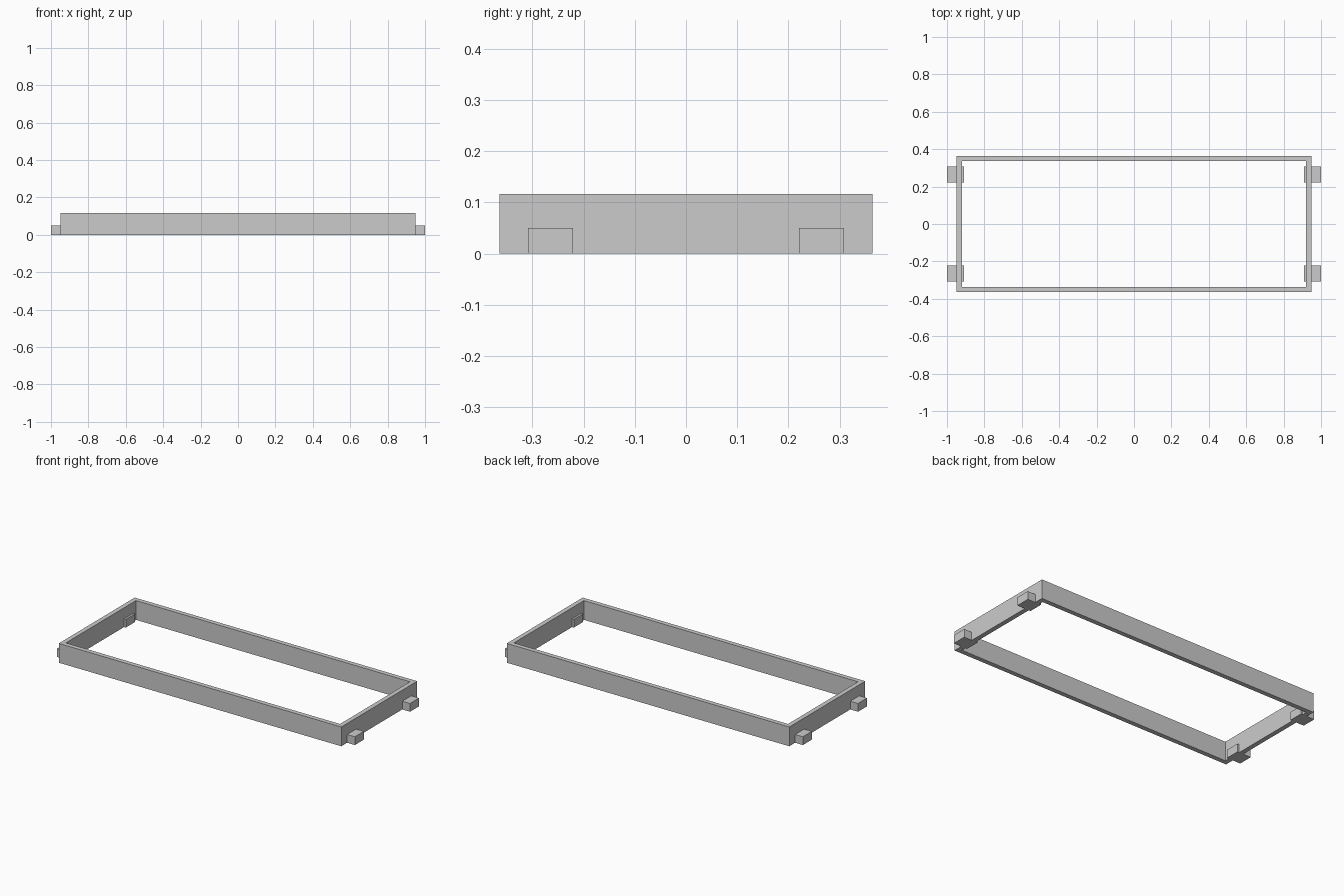
import bpy
import bmesh

cube = bpy.data.objects.get("Cube")
if cube:
    bpy.data.objects.remove(cube, do_unlink=True)

# Single flat grey
grey = bpy.data.materials.new("light grey")
grey.use_nodes = True
colour = (0.6, 0.6, 0.6, 1)
grey.diffuse_color = colour
grey.node_tree.nodes["Principled BSDF"].inputs["Base Color"].default_value = colour


def add_object(name, bm):
    bmesh.ops.recalc_face_normals(bm, faces=bm.faces)
    mesh = bpy.data.meshes.new(name)
    bm.to_mesh(mesh)
    bm.free()
    mesh.materials.append(grey)
    obj = bpy.data.objects.new(name, mesh)
    bpy.context.collection.objects.link(obj)


# Rectangular frame: a ring between two rectangles, raised to wall height
half_x, half_y, height, wall = 0.948, 0.364, 0.117, 0.028
corners = [(-1, -1), (1, -1), (1, 1), (-1, 1)]
bm = bmesh.new()
outside, inside = [
    [bm.verts.new((x * (half_x - inset), y * (half_y - inset), 0)) for x, y in corners]
    for inset in (0, wall)
]
ring = [
    bm.faces.new((outside[i - 1], outside[i], inside[i], inside[i - 1]))
    for i in range(4)
]
raised = bmesh.ops.extrude_face_region(bm, geom=ring, use_keep_orig=True)
top = [v for v in raised["geom"] if isinstance(v, bmesh.types.BMVert)]
bmesh.ops.translate(bm, verts=top, vec=(0, 0, height))
add_object("frame", bm)

# Pegs passing through the two end walls near the corners
inner, outer, near, far, peg_height = 0.908, 1.0, 0.221, 0.308, 0.05
for x_name, sx in (("left", 1), ("right", -1)):
    for y_name, sy in (("front", -1), ("back", 1)):
        bm = bmesh.new()
        bmesh.ops.create_cube(bm, size=1)
        bmesh.ops.scale(bm, verts=bm.verts, vec=(outer - inner, far - near, peg_height))
        centre = (sx * (inner + outer) / 2, sy * (near + far) / 2, peg_height / 2)
        bmesh.ops.translate(bm, verts=bm.verts, vec=centre)
        add_object(f"{y_name}_{x_name}_peg", bm)
